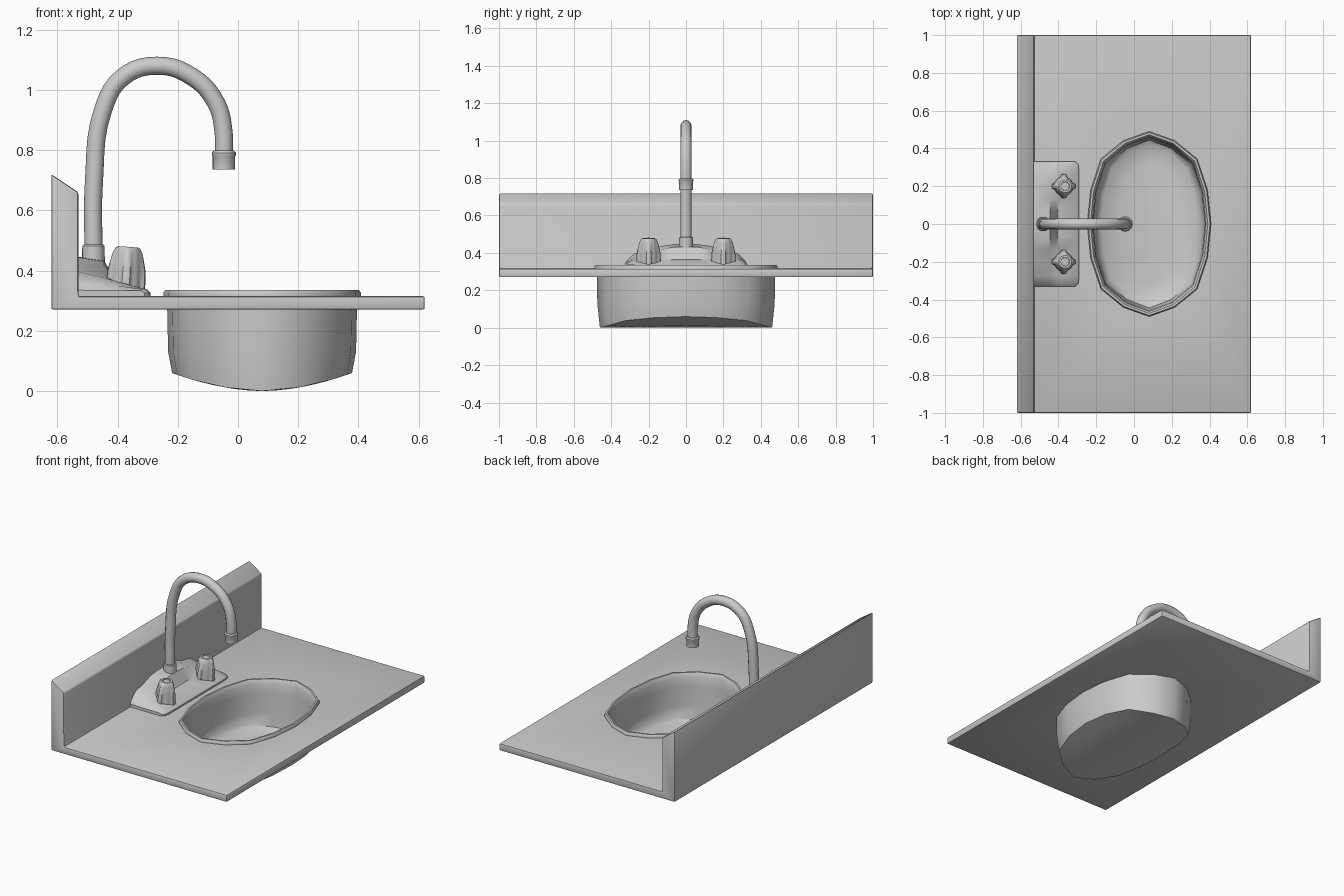
import bpy, bmesh, math
from mathutils import Matrix

if "Cube" in bpy.data.objects:
    bpy.data.objects.remove(bpy.data.objects["Cube"])


def finish(ob, angle=35):
    bpy.ops.object.select_all(action='DESELECT')
    ob.select_set(True)
    bpy.context.view_layer.objects.active = ob
    bpy.ops.object.convert(target='MESH')
    bpy.ops.object.shade_smooth_by_angle(angle=math.radians(angle))
    return ob


def loft(name, rings, caps=True, closed=False):
    """Join equal-length point rings with quads; cap or close the ends."""
    bm = bmesh.new()
    vs = [[bm.verts.new(p) for p in r] for r in rings]
    pairs = list(zip(vs, vs[1:])) + ([(vs[-1], vs[0])] if closed else [])
    for a, b in pairs:
        for i in range(len(a)):
            j = (i + 1) % len(a)
            bm.faces.new((a[i], a[j], b[j], b[i]))
    if caps:
        bm.faces.new(vs[0])
        bm.faces.new(vs[-1])
    bmesh.ops.recalc_face_normals(bm, faces=bm.faces)
    me = bpy.data.meshes.new(name)
    bm.to_mesh(me)
    bm.free()
    ob = bpy.data.objects.new(name, me)
    bpy.context.collection.objects.link(ob)
    return ob


def bevel(ob, width, segments=2):
    m = ob.modifiers.new('bevel', 'BEVEL')
    m.width, m.segments, m.limit_method = width, segments, 'ANGLE'


def lathe(name, profile, x, y, n=20):
    return finish(loft(name, [[(x + r * math.cos(2 * math.pi * i / n),
                                y + r * math.sin(2 * math.pi * i / n), z)
                               for i in range(n)] for r, z in profile]))


# Basin outline: one quarter mirrored into a 16-sided oval
CX, RX, RY = 0.08, 0.328, 0.49
quarter = [(0.328, 0), (0.31, 0.18), (0.255, 0.345), (0.135, 0.442), (0, 0.49)]
half = quarter + [(-x, y) for x, y in quarter[-2::-1]]
outline = half + [(x, -y) for x, y in half[-2:0:-1]]


def oval(d, z):
    return [(CX + x * (1 - d / RX), y * (1 - d / RY), z) for x, y in outline]


def floor(scale, lift):
    """Ring on the trough-shaped bottom, curved along x."""
    return [(CX + x * scale, y * (1 - (1 - scale) * 0.67),
             lift + 0.06 * min(1, abs(x * scale) / 0.3) ** 1.8) for x, y in outline]


# Countertop with backsplash, one L-shaped profile
L = [(-0.62, 0.27), (0.62, 0.27), (0.62, 0.315), (-0.53, 0.315), (-0.53, 0.66), (-0.62, 0.72)]
counter = loft('countertop', [[(x, y, z) for x, z in L] for y in (-1, 1)])
bevel(counter, 0.007)
cutter = loft('basin_cutter', [oval(0.015, 0.2), oval(0.015, 0.4)])
cutter.hide_render = True
cut = counter.modifiers.new('hole', 'BOOLEAN')
cut.operation, cut.solver, cut.object = 'DIFFERENCE', 'EXACT', cutter
finish(counter, 30)
bpy.data.objects.remove(cutter)

# Basin: underside, outer wall, rim, inner wall, floor
rings = [floor(s, 0) for s in (0.02, 0.35, 0.65, 0.91)]
rings += [oval(0.016, 0.13), oval(0.013, 0.27), oval(0.013, 0.315), oval(0, 0.315),
          oval(0, 0.326), oval(0.006, 0.335), oval(0.017, 0.335), oval(0.022, 0.325),
          oval(0.028, 0.31), oval(0.032, 0.25), oval(0.036, 0.13)]
rings += [floor(0.86, 0.03)] + [floor(s, 0.014) for s in (0.78, 0.5, 0.25, 0.02)]
finish(loft('basin', rings), 42)

# Faucet base: sloped plate with a raised middle, sections along y
side = [(0.33, 0.335, 0.333, -0.31), (0.315, 0.36, 0.35, -0.295), (0.275, 0.397, 0.376, -0.29),
        (0.2, 0.412, 0.383, -0.29), (0.13, 0.436, 0.418, -0.29), (0.07, 0.444, 0.43, -0.29)]
sections = [(-y, *r) for y, *r in side] + [(0, 0.446, 0.433, -0.29)] + side[::-1]
finish(loft('faucet_base', [[(-0.532, y, 0.312), (-0.532, y, zb), (-0.445, y, zm),
                             (-0.405, y, min(zm, 0.365)), (xf - 0.012, y, min(zm, 0.337)),
                             (xf, y, 0.325), (xf, y, 0.312)]
                            for y, zb, zm, xf in sections]), 35)

# Gooseneck spout
path = [(-0.48, 0.45), (-0.478, 0.7), (-0.449, 0.93), (-0.385, 1.04), (-0.27, 1.08),
        (-0.15, 1.042), (-0.072, 0.955), (-0.048, 0.86), (-0.047, 0.77)]
cu = bpy.data.curves.new('spout', 'CURVE')
cu.dimensions, cu.bevel_depth, cu.bevel_resolution = '3D', 0.03, 4
cu.resolution_u, cu.use_fill_caps = 5, True
sp = cu.splines.new('BEZIER')
sp.bezier_points.add(len(path) - 1)
for p, (x, z) in zip(sp.bezier_points, path):
    p.co = (x, 0, z)
    p.handle_left_type = p.handle_right_type = 'AUTO'
spout = bpy.data.objects.new('spout', cu)
bpy.context.collection.objects.link(spout)
finish(spout)

# Spout collar and nozzle
lathe('spout_collar', [(0.038, 0.42), (0.037, 0.482), (0.033, 0.486), (0.028, 0.486)], -0.48, 0)
lathe('spout_nozzle', [(0.026, 0.76), (0.028, 0.736), (0.037, 0.736), (0.037, 0.778),
                       (0.04, 0.783), (0.04, 0.791), (0.034, 0.798), (0.028, 0.798)], -0.047, 0)

# Two tap knobs, each with four ridges, leaning a little forward
N = 32
for label, y in (('left', 0.2), ('right', -0.2)):
    ks = []
    for body, ridge, z in ((0.052, 0.066, -0.025), (0.05, 0.064, 0.04), (0.043, 0.05, 0.1),
                           (0.038, 0.042, 0.116), (0.034, 0.034, 0.122), (0.024, 0.024, 0.122),
                           (0.022, 0.022, 0.117)):
        ring = []
        for i in range(N):
            a = 2 * math.pi * i / N
            r = ridge if i % 8 in (0, 1, 7) else body
            if i % 8 in (1, 7):
                r = ridge * 0.97
            ring.append((r * math.cos(a), r * math.sin(a), z))
        ks.append(ring)
    knob = loft('tap_knob_' + label, ks)
    knob.data.transform(Matrix.Translation((-0.373, y, 0.357)) @ Matrix.Rotation(math.radians(4), 4, 'Y'))
    finish(knob, 30)
